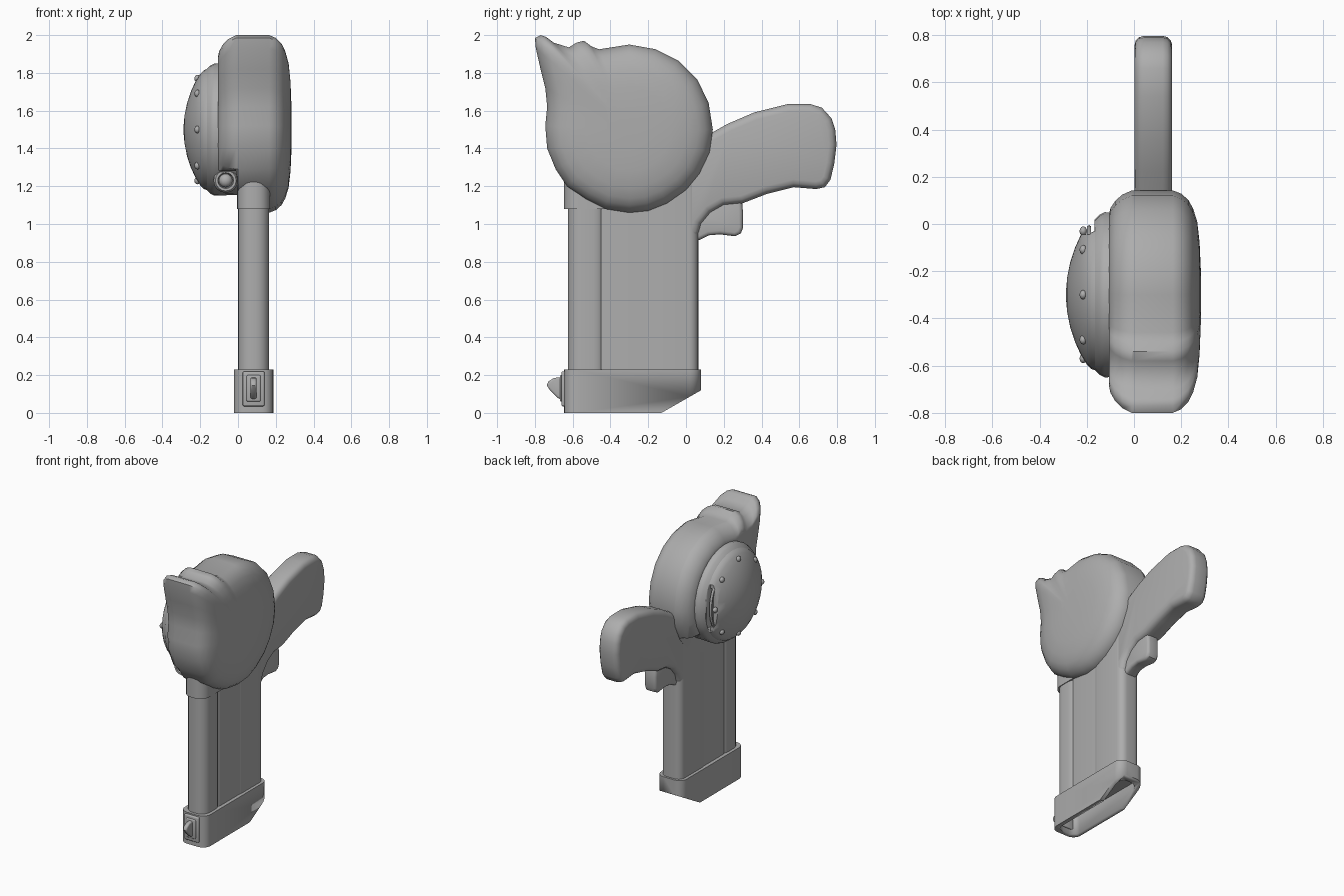
import bpy, bmesh, math
from mathutils import Vector, Matrix

if "Cube" in bpy.data.objects:
    bpy.data.objects.remove(bpy.data.objects["Cube"])

grey = bpy.data.materials.new("mid grey")
grey.diffuse_color = (0.42, 0.42, 0.42, 1)
grey.use_nodes = True
grey.node_tree.nodes["Principled BSDF"].inputs["Base Color"].default_value = grey.diffuse_color
CY, CZ, CX = -0.30, 1.50, 0.0825   # drum centre and handle mid-plane


def finish(name, bm, angle=40, bevel=0, limit=60):
    bmesh.ops.recalc_face_normals(bm, faces=bm.faces)
    me = bpy.data.meshes.new(name)
    bm.to_mesh(me)
    bm.free()
    ob = bpy.data.objects.new(name, me)
    bpy.context.collection.objects.link(ob)
    me.materials.append(grey)
    bpy.ops.object.select_all(action='DESELECT')
    ob.select_set(True)
    bpy.context.view_layer.objects.active = ob
    if bevel:
        m = ob.modifiers.new("bevel", 'BEVEL')
        m.width, m.segments = bevel, 3
        m.limit_method, m.angle_limit = 'ANGLE', math.radians(limit)
        bpy.ops.object.modifier_apply(modifier=m.name)
    bpy.ops.object.shade_smooth_by_angle(angle=math.radians(angle))
    return ob


def loft(name, loops, **kw):
    bm = bmesh.new()
    rows = [[bm.verts.new(p) for p in loop] for loop in loops]
    n = len(rows[0])
    for a, b in zip(rows, rows[1:]):
        for i in range(n):
            j = (i + 1) % n
            bm.faces.new((a[i], a[j], b[j], b[i]))
    bm.faces.new(rows[0])
    bm.faces.new(rows[-1])
    return finish(name, bm, **kw)


def plate(name, prof, x0, x1, **kw):
    return loft(name, [[(x, y, z) for y, z in prof] for x in (x0, x1)], **kw)


def rounded(x0, x1, y0, y1, r, seg=5):
    pts = []
    for cx, cy, a0 in ((x1 - r, y1 - r, 0), (x0 + r, y1 - r, 90),
                       (x0 + r, y0 + r, 180), (x1 - r, y0 + r, 270)):
        for k in range(seg + 1):
            a = math.radians(a0 + 90 * k / seg)
            pts.append((cx + r * math.cos(a), cy + r * math.sin(a)))
    return pts


def column(name, rect, r, z0, z1):
    pts = rounded(*rect, r)
    return loft(name, [[(x, y, z) for x, y in pts] for z in (z0, z1)])


def box(name, lo, hi, **kw):
    prof = [(lo[1], lo[2]), (hi[1], lo[2]), (hi[1], hi[2]), (lo[1], hi[2])]
    return plate(name, prof, lo[0], hi[0], **kw)


def cut(ob, cutter):
    m = ob.modifiers.new("cut", 'BOOLEAN')
    m.object, m.solver = cutter, 'EXACT'
    bpy.context.view_layer.objects.active = ob
    bpy.ops.object.modifier_apply(modifier=m.name)
    bpy.data.objects.remove(cutter)


def turned(name, prof, n=32):
    # round part about the x axis through the drum centre
    return loft(name, [[(x, CY + r * math.cos(t * math.tau / n), CZ + r * math.sin(t * math.tau / n))
                        for t in range(n)] for x, r in prof])


def ball(name, loc, scale):
    bm = bmesh.new()
    bmesh.ops.create_uvsphere(bm, u_segments=12, v_segments=8, radius=1,
                              matrix=Matrix.Translation(loc) @ Matrix.Diagonal((*scale, 1)))
    return finish(name, bm, angle=60)


# drum housing with the sight fin on its top front
outline = [(-.8, 1.985), (-.77, 2.0), (-.74, 1.99), (-.70, 1.96), (-.62, 1.935), (-.58, 1.96),
           (-.54, 1.97), (-.5, 1.94), (-.46, 1.925), (-.3, 1.95), (-.16, 1.925), (-.04, 1.865),
           (.06, 1.765), (.12, 1.64), (.142, 1.5), (.125, 1.38), (.07, 1.265), (0, 1.18),
           (-.1, 1.11), (-.2, 1.07), (-.3, 1.06), (-.43, 1.08), (-.53, 1.13), (-.63, 1.20),
           (-.69, 1.29), (-.735, 1.4), (-.745, 1.52), (-.735, 1.62), (-.745, 1.72),
           (-.77, 1.82), (-.795, 1.93)]
layers = [(-.105, .78), (-.10, .83), (-.08, .90), (-.05, .96), (-.01, 1), (0, 1), (.165, 1),
          (.20, .97), (.23, .91), (.25, .83), (.268, .70), (.278, .5), (.283, .25)]
loops = []
for x, s in layers:
    low = 1.28 if x < 0 else 0
    loops.append([(x, CY + (y - CY) * s, max(low, CZ + (z - CZ) * s)) for y, z in outline])
loft("drum_housing", loops, angle=50)

# round side cover with a domed lid
turned("cover_base", [(.02, .345), (-.125, .35), (-.145, .34), (-.165, .32)])
dome = turned("cover_dome", [(-.15, .325), (-.18, .315), (-.20, .295), (-.225, .255),
                             (-.25, .20), (-.27, .14), (-.283, .075), (-.288, .02)])
cut(dome, box("window_cutter", (-.4, -.045, 1.33), (-.168, .3, 1.67)))
cut(dome, box("slot_cutter", (-.19, -.13, 1.36), (-.167, .0, 1.64)))

# rivets around the lid
for i in range(8):
    a = i * math.tau / 8
    ball("rivet", (-.215, CY + .27 * math.cos(a), CZ + .27 * math.sin(a)), (.016, .02, .02))

# curved rod inside the lid window
bm = bmesh.new()
rings = []
for i in range(11):
    a = math.radians(-40 + 8 * i)
    ring = []
    for k in range(6):
        b = k * math.tau / 6
        r = .285 + .01 * math.cos(b)
        ring.append(bm.verts.new((-.19 + .01 * math.sin(b), CY + r * math.cos(a), CZ + r * math.sin(a))))
    rings.append(ring)
for p, q in zip(rings, rings[1:]):
    for k in range(6):
        bm.faces.new((p[k], p[(k + 1) % 6], q[(k + 1) % 6], q[k]))
bm.faces.new(rings[0])
bm.faces.new(rings[-1])
finish("window_rod", bm, angle=60)

# small front nozzle under the cover
steps = [(-.38, .065), (-.55, .065), (-.565, .055), (-.565, .042), (-.545, .038)]
loft("nozzle", [[(-.065 + r * math.cos(k * math.tau / 16), y, 1.23 + r * math.sin(k * math.tau / 16))
                 for k in range(16)] for y, r in steps])
ball("nozzle_bead", (-.065, -.55, 1.23), (.036, .03, .036))

# vertical column: rear spine, side panel and rounded front
column("column_rear", (0, .165, -.24, .065), .05, .15, 1.3)
column("column_core", (.004, .161, -.45, -.02), .01, .15, 1.3)
column("column_front", (0, .165, -.625, -.42), .07, .15, 1.08)
column("column_collar", (-.005, .17, -.645, -.35), .075, 1.08, 1.32)

# hollow foot with an angled rear corner
foot = column("foot", (-.022, .187, -.645, .08), .06, 0, .23)
wedge = [(-.13, 0), (.122, .144), (.3, .144), (.3, -.2), (-.13, -.2)]
cut(foot, plate("corner_cutter", wedge, -.3, .5))
cut(foot, column("pocket_cutter", (.008, .157, -.61, .045), .05, -.1, .14))

# latch on the foot front
box("latch_plate", (.025, -.66, .035), (.14, -.60, .22), bevel=.008)
box("latch_boss", (.045, -.668, .06), (.12, -.60, .2), bevel=.008)
plate("latch_fin", [(-.64, .19), (-.70, .185), (-.73, .165), (-.737, .145), (-.72, .12),
                    (-.68, .08), (-.64, .06)], .066, .098, bevel=.01)

# rear grip
plate("rear_grip", [(-.05, 1.4), (.14, 1.485), (.22, 1.53), (.36, 1.59), (.54, 1.635), (.66, 1.635),
                    (.72, 1.615), (.77, 1.56), (.79, 1.5), (.797, 1.42), (.785, 1.32), (.765, 1.235),
                    (.735, 1.195), (.69, 1.185), (.57, 1.195), (.43, 1.16), (.3, 1.11), (.2, 1.10),
                    (.13, 1.06), (.08, 1.0), (.06, .92), (-.05, .92)], .002, .162, bevel=.04)

# trigger
plate("trigger", [(.04, .91), (.07, .915), (.12, .94), (.18, .945), (.26, .935), (.29, .95), (.302, .98),
                  (.302, 1.06), (.295, 1.14), (.2, 1.14), (.04, 1.06)], .035, .13, bevel=.02)
